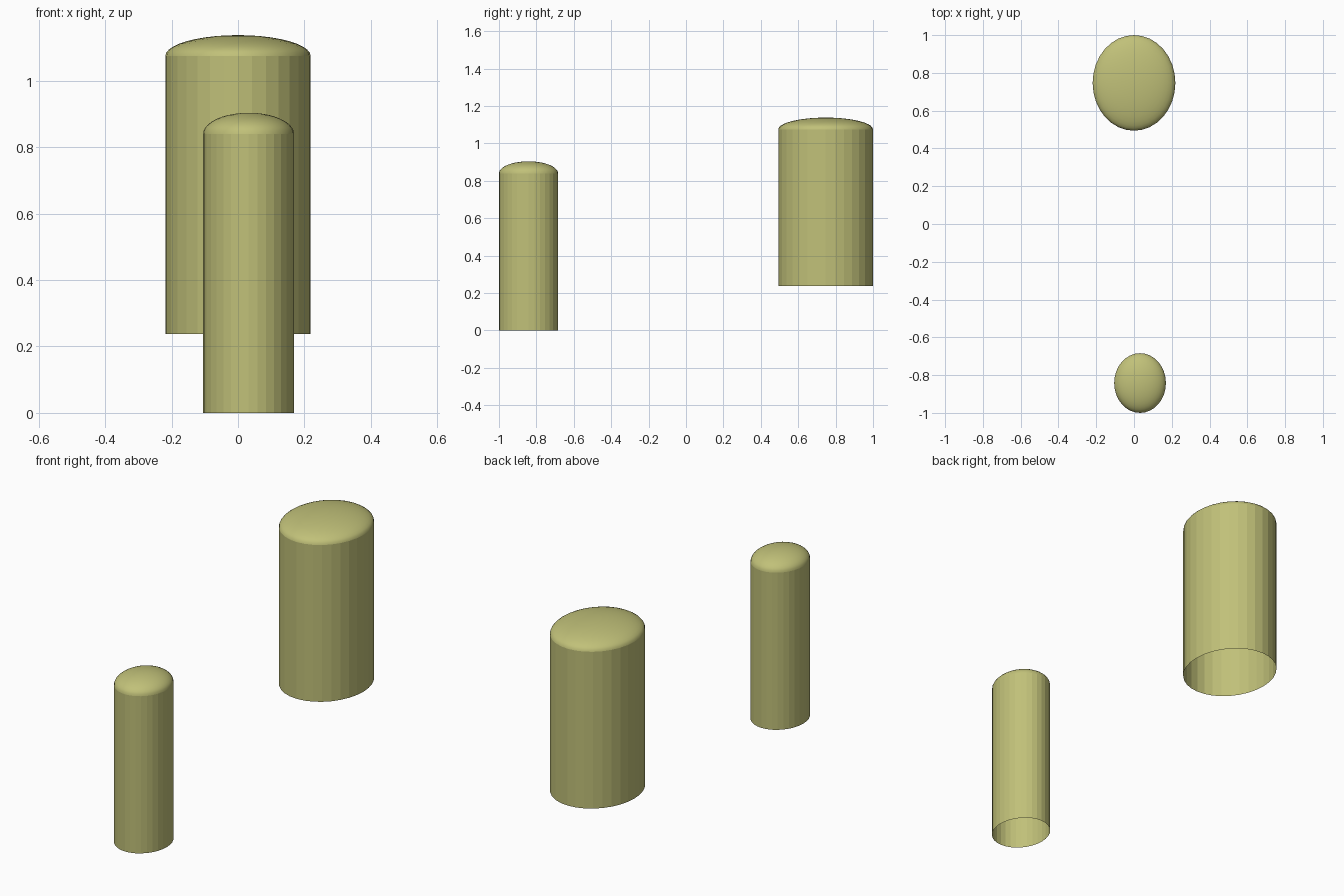
import bpy, bmesh, math

if "Cube" in bpy.data.objects:
    bpy.data.objects.remove(bpy.data.objects["Cube"])

SIDES, RINGS = 32, 10

mat = bpy.data.materials.new("olive")
mat.diffuse_color = (0.53, 0.53, 0.19, 1)
mat.use_nodes = True
mat.node_tree.nodes["Principled BSDF"].inputs["Base Color"].default_value = mat.diffuse_color


def domed_column(name, cx, cy, rx, ry, z0, z1, top):
    """Oval tube, open below, closed by a shallow half-ellipsoid dome."""
    bm = bmesh.new()
    # Profile as (radius scale, height)
    profile = [(1, z0)]
    for i in range(RINGS):
        a = math.pi / 2 * i / RINGS
        profile.append((math.cos(a), z1 + (top - z1) * math.sin(a)))
    rings = []
    for s, z in profile:
        rings.append([bm.verts.new((rx * s * math.cos(2 * math.pi * k / SIDES),
                                    ry * s * math.sin(2 * math.pi * k / SIDES), z))
                      for k in range(SIDES)])
    # Flat-faceted wall, smooth dome
    for i, (lo, hi) in enumerate(zip(rings, rings[1:])):
        for k in range(SIDES):
            n = (k + 1) % SIDES
            bm.faces.new((lo[k], lo[n], hi[n], hi[k])).smooth = i > 0
    tip = bm.verts.new((0, 0, top))
    for k in range(SIDES):
        bm.faces.new((rings[-1][k], rings[-1][(k + 1) % SIDES], tip)).smooth = True
    me = bpy.data.meshes.new(name)
    bm.to_mesh(me)
    bm.free()
    me.materials.append(mat)
    ob = bpy.data.objects.new(name, me)
    ob.location = (cx, cy, 0)
    bpy.context.collection.objects.link(ob)


# Narrow front column and wide raised rear column
domed_column("front_column", 0.032, -0.842, 0.137, 0.158, 0.0, 0.84, 0.904)
domed_column("rear_column", 0.0, 0.747, 0.219, 0.253, 0.237, 1.075, 1.138)
